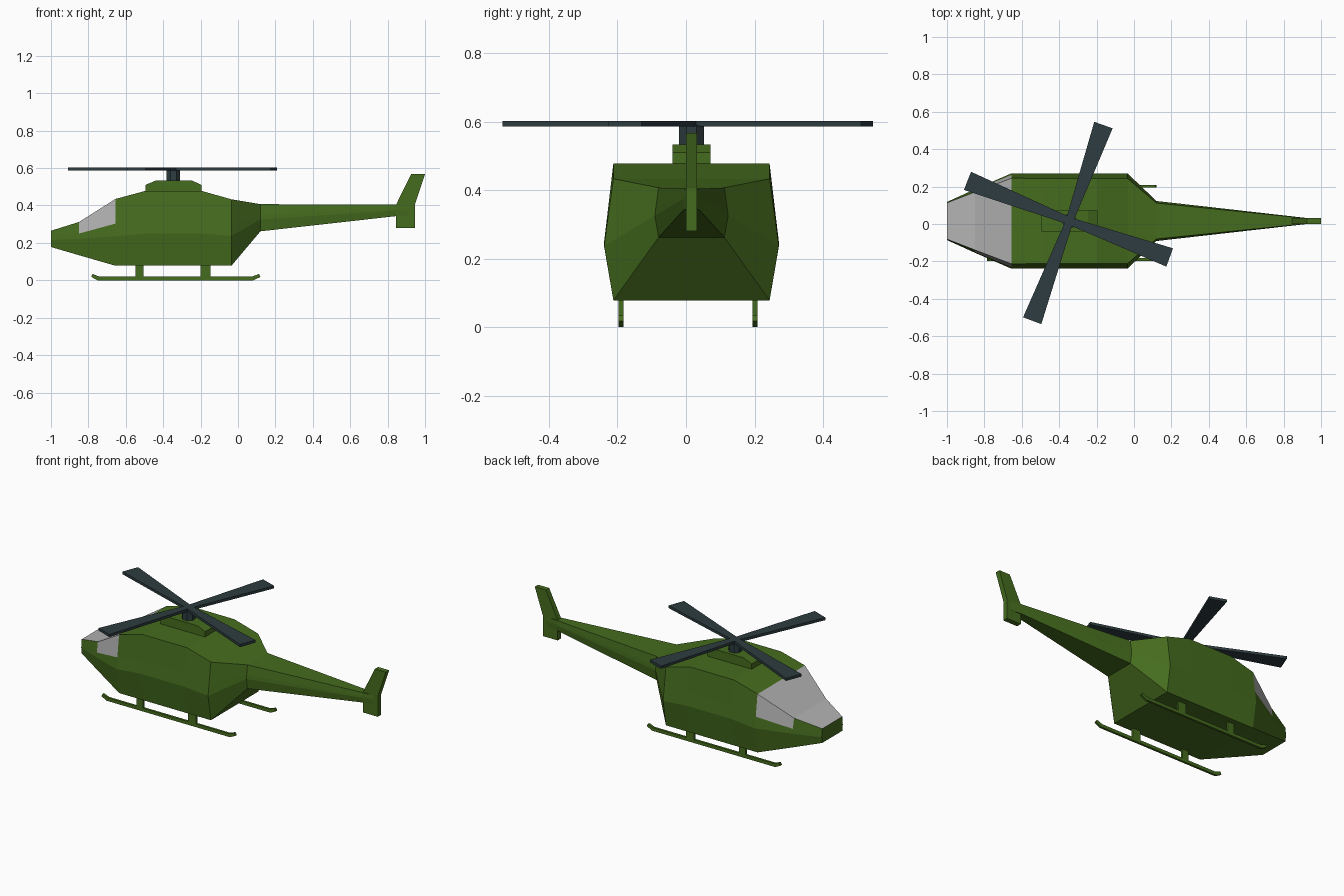
import bpy, bmesh
from math import radians, cos, sin
from mathutils import Vector

if "Cube" in bpy.data.objects:
    bpy.data.objects.remove(bpy.data.objects["Cube"])

CY = 0.016  # centre plane of the body


def material(name, rgb):
    m = bpy.data.materials.new(name)
    m.diffuse_color = (*rgb, 1)
    m.use_nodes = True
    m.node_tree.nodes["Principled BSDF"].inputs["Base Color"].default_value = m.diffuse_color
    return m


GREEN = material("green_paint", (0.06, 0.15, 0.013))
DARK = material("dark_rotor", (0.027, 0.045, 0.05))
GLASS = material("window_grey", (0.45, 0.45, 0.45))


def finish(bm, name, *mats):
    bmesh.ops.recalc_face_normals(bm, faces=bm.faces)
    me = bpy.data.meshes.new(name)
    bm.to_mesh(me)
    bm.free()
    ob = bpy.data.objects.new(name, me)
    for m in mats:
        me.materials.append(m)
    bpy.context.collection.objects.link(ob)
    return ob


def prism(name, pts, depth, mat):
    """Extrude a closed 3D outline along the depth vector."""
    bm = bmesh.new()
    f = bm.faces.new([bm.verts.new(p) for p in pts])
    r = bmesh.ops.extrude_face_region(bm, geom=[f])
    bmesh.ops.translate(bm, vec=depth, verts=[
        v for v in r["geom"] if isinstance(v, bmesh.types.BMVert)])
    return finish(bm, name, mat)


def side_plate(name, profile, y, half, mat=GREEN):
    """Plate with an x-z profile, centred on y."""
    return prism(name, [(x, y - half, z) for x, z in profile], (0, 2 * half, 0), mat)


# Fuselage and tail boom: x, then (half width, z) for roof, sill, waist, belly
sections = [
    (-1.0, (.097, .265), (.100, .235), (.102, .215), (.097, .178)),
    (-.85, (.155, .312), (.166, .250), (.170, .222), (.154, .134)),
    (-.655, (.229, .435), (.246, .303), (.255, .235), (.228, .078)),
    (-.495, (.228, .478), (.246, .325), (.255, .250), (.228, .078)),
    (-.195, (.228, .478), (.246, .325), (.255, .250), (.228, .078)),
    (-.035, (.228, .433), (.246, .303), (.255, .237), (.228, .078)),
    (.12, (.096, .407), (.104, .350), (.107, .325), (.096, .262)),
    (.845, (.022, .404), (.025, .382), (.025, .373), (.022, .343)),
    (.94, (.013, .402), (.014, .382), (.014, .373), (.013, .343)),
]
bm = bmesh.new()
rings = []
for x, *half in sections:
    right = [bm.verts.new((x, CY + w, z)) for w, z in half]
    left = [bm.verts.new((x, CY - w, z)) for w, z in reversed(half)]
    rings.append(right + left)
for i, (a, b) in enumerate(zip(rings, rings[1:])):
    for k in range(8):
        n = (k + 1) % 8
        f = bm.faces.new((a[k], a[n], b[n], b[k]))
        # windscreen across the nose, side windows behind it
        if (k == 7 and i < 2) or (k in (0, 6) and i == 1):
            f.material_index = 1
bm.faces.new(rings[0])
bm.faces.new(rings[-1])
finish(bm, "fuselage", GREEN, GLASS)

# Tail fin
side_plate("tail_fin", [(.845, .28), (.945, .28), (.945, .404), (1, .567),
                        (.925, .567), (.845, .404)], CY, .016)

# Engine housing on the roof
side_plate("engine_housing", [(-.495, .47), (-.195, .47), (-.195, .51),
                              (-.245, .533), (-.44, .533), (-.495, .51)], CY, .056)

# Skids with their struts
for side, y in (("left", -.19), ("right", .2015)):
    side_plate(side + "_skid", [(-.785, .018), (-.75, 0), (.083, 0), (.12, .018),
                                (.112, .034), (.075, .02), (-.743, .02), (-.778, .034)], y, .007)
    for part, x0, x1 in (("front", -.547, -.505), ("rear", -.2, -.147)):
        side_plate(f"{side}_{part}_strut", [(x0, .015), (x1, .015), (x1, .085), (x0, .085)], y, .007)

# Rotor mast
hub = Vector((-.345, CY, 0))
mast = [hub + Vector((.039 * cos(radians(45 * k + 22.5)), .039 * sin(radians(45 * k + 22.5)), .525))
        for k in range(8)]
prism("rotor_mast", mast, (0, 0, .065), DARK)

# Rotor blades, widening towards the tip
for i, (angle, length) in enumerate([(70.5, .544), (158.5, .586), (249.5, .569), (-20, .57)]):
    d = Vector((cos(radians(angle)), sin(radians(angle)), 0))
    s = Vector((-d.y, d.x, 0))
    base = hub + Vector((0, 0, .586))
    outline = [base - s * .02, base + d * length - s * .052,
               base + d * length + s * .052, base + s * .02]
    prism(f"rotor_blade_{i + 1}", outline, (0, 0, .016), DARK)
